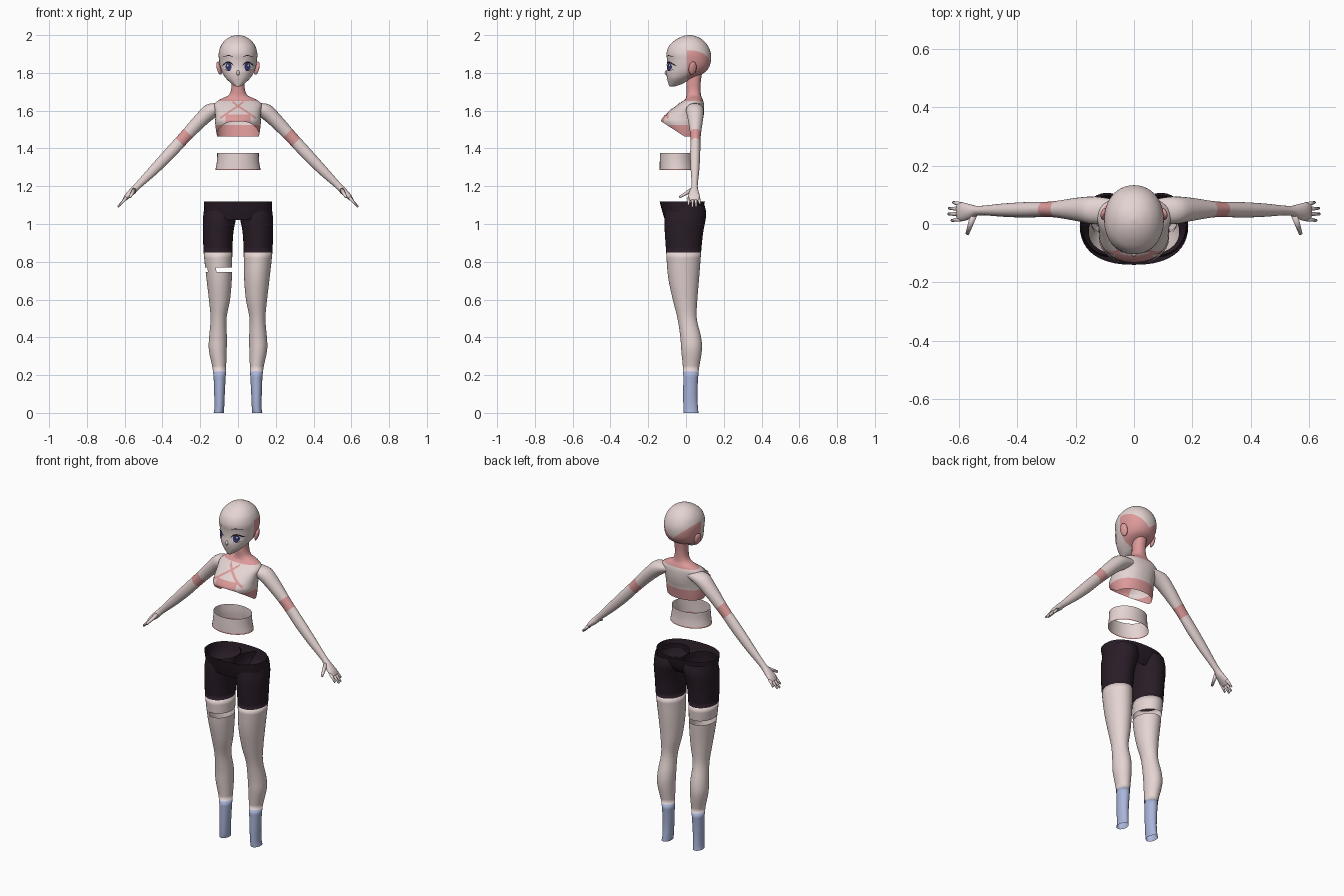
import bpy, bmesh, math
from mathutils import Vector, Matrix
from mathutils.bvhtree import BVHTree

if "Cube" in bpy.data.objects:
    bpy.data.objects.remove(bpy.data.objects["Cube"])

COLOURS = {
    "skin": (0.78, 0.66, 0.645), "pink": (0.72, 0.32, 0.32),
    "shorts_dark": (0.022, 0.012, 0.02), "sock_blue": (0.40, 0.46, 0.70),
    "eye_white": (0.85, 0.83, 0.86), "iris_blue": (0.04, 0.04, 0.16),
    "lash_black": (0.012, 0.008, 0.012),
}
MATS = {}
for label, rgb in COLOURS.items():
    m = bpy.data.materials.new(label)
    m.use_nodes = True
    m.diffuse_color = (*rgb, 1)
    m.node_tree.nodes["Principled BSDF"].inputs["Base Color"].default_value = (*rgb, 1)
    MATS[label] = m
X, Z = Vector((1, 0, 0)), Vector((0, 0, 1))


def finish(name, bm, rule, mirror=False):
    """Turn a bmesh into an object; rule is a colour or a function of face centre."""
    bmesh.ops.recalc_face_normals(bm, faces=bm.faces)
    mesh = bpy.data.meshes.new(name)
    used = []
    for f in bm.faces:
        f.smooth = True
        label = rule if isinstance(rule, str) else rule(f.calc_center_median())
        if label not in used:
            used.append(label)
        f.material_index = used.index(label)
    bm.to_mesh(mesh)
    bm.free()
    for label in used:
        mesh.materials.append(MATS[label])
    obj = bpy.data.objects.new(name, mesh)
    bpy.context.collection.objects.link(obj)
    if mirror:
        obj.modifiers.new("mirror", "MIRROR")
    return obj


def spline(keys, steps):
    """Smoothly interpolate a list of number tuples."""
    out = []
    for i in range(len(keys) - 1):
        a, b, c, d = (keys[min(max(i + k, 0), len(keys) - 1)] for k in (-1, 0, 1, 2))
        for s in range(steps):
            t = s / steps
            out.append([q + 0.5 * t * (r - p + t * (2*p - 5*q + 4*r - w + t * (3*(q - r) + w - p)))
                        for p, q, r, w in zip(a, b, c, d)])
    return out + [list(keys[-1])]


def loft(keys, axis=X, sides=32, steps=4, power=2.0, caps=()):
    """Skin ovals given as (x, z, half width, y front, y back)."""
    bm = bmesh.new()
    rings = []
    for x, z, h, y0, y1 in spline(keys, steps):
        ring = []
        for k in range(sides):
            a = 2 * math.pi * k / sides
            c, s = (math.copysign(abs(v) ** (2 / power), v) for v in (math.cos(a), math.sin(a)))
            p = Vector((x, (y0 + y1) / 2 + s * (y1 - y0) / 2, z)) + axis * h * c
            ring.append(bm.verts.new(p))
        rings.append(ring)
    for lo, hi in zip(rings, rings[1:]):
        for k in range(sides):
            n = (k + 1) % sides
            bm.faces.new((lo[k], lo[n], hi[n], hi[k]))
    for end in caps:
        bm.faces.new(rings[end])
    return bm


def cut(bm, point, normal, remove=False):
    bmesh.ops.bisect_plane(bm, geom=bm.verts[:] + bm.edges[:] + bm.faces[:], plane_co=point,
                           plane_no=normal, clear_inner=remove)


# Head, with the hairline area tinted behind the ears
head = loft([(0, 1.728, .012, -.088, -.06), (0, 1.742, .033, -.093, -.02),
             (0, 1.77, .063, -.1, .03), (0, 1.80, .083, -.104, .095),
             (0, 1.83, .094, -.1, .122), (0, 1.865, .1, -.1, .132),
             (0, 1.905, .102, -.103, .131), (0, 1.945, .09, -.088, .115),
             (0, 1.975, .066, -.055, .088), (0, 1.993, .036, -.02, .055),
             (0, 2.0, .006, .01, .024)], sides=48, steps=5, power=2.1, caps=(0, -1))
cut(head, (0, .005, 0), (0, 1, 0))
for s in (-1, 1):
    cut(head, (0, 0, 1.835), (-s * .85, 0, 1))
face_tree = BVHTree.FromBMesh(head)
finish("head", head, lambda c: "pink" if c.y > .005 and c.z < 1.835 + .85 * abs(c.x) else "skin")

# Nose and ears
bm = bmesh.new()
bmesh.ops.create_uvsphere(bm, u_segments=12, v_segments=8, radius=1, matrix=Matrix.Translation(
    (0, -.1, 1.80)) @ Matrix.Diagonal((.009, .013, .014, 1)))
finish("nose", bm, "skin")
bm = bmesh.new()
bmesh.ops.create_uvsphere(bm, u_segments=16, v_segments=10, radius=1, matrix=Matrix.Translation(
    (.1, .035, 1.825)) @ Matrix.Rotation(.35, 4, "Z") @ Matrix.Rotation(.25, 4, "Y")
    @ Matrix.Diagonal((.011, .022, .036, 1)))
finish("ear", bm, "pink", mirror=True)


# Thin painted plates laid on a surface
def drop(tree, x, z, lift):
    hit = tree.ray_cast(Vector((x, -1, z)), Vector((0, 1, 0)))[0]
    return Vector((x, (hit.y if hit else 0) - lift, z))


def disc(name, tree, x, z, rx, rz, lift, label):
    bm = bmesh.new()
    mid = bm.verts.new(drop(tree, x, z, lift))
    rim = [bm.verts.new(drop(tree, x + rx * math.cos(k * math.pi / 12),
                             z + rz * math.sin(k * math.pi / 12), lift)) for k in range(24)]
    for k in range(24):
        bm.faces.new((mid, rim[k], rim[(k + 1) % 24]))
    finish(name, bm, label, mirror=True)


def ribbon(name, tree, keys, lift, label):
    """Strip through (x, z, half height) points."""
    bm = bmesh.new()
    rows = [[bm.verts.new(drop(tree, x, z + s * w, lift)) for s in (-1, 1)]
            for x, z, w in spline(keys, 6)]
    for a, b in zip(rows, rows[1:]):
        bm.faces.new((a[0], b[0], b[1], a[1]))
    finish(name, bm, label, mirror=True)


disc("eye_white", face_tree, .052, 1.832, .025, .021, .002, "eye_white")
disc("iris", face_tree, .05, 1.833, .016, .021, .004, "iris_blue")
disc("eye_highlight", face_tree, .055, 1.84, .004, .005, .006, "eye_white")
ribbon("upper_lash", face_tree, [(.023, 1.838, .002), (.038, 1.853, .004), (.058, 1.856, .004),
                                 (.074, 1.846, .004), (.084, 1.838, .001)], .006, "lash_black")
ribbon("lower_lash", face_tree, [(.04, 1.812, .001), (.056, 1.811, .0015), (.072, 1.82, .001)],
       .005, "lash_black")
ribbon("eyebrow", face_tree, [(.025, 1.884, .001), (.05, 1.892, .002), (.08, 1.884, .001)],
       .003, "lash_black")
ribbon("mouth", face_tree, [(0, 1.766, .0012), (.012, 1.768, .0006)], .003, "pink")

# Chest, shoulders and neck in one open shell, trimmed on a slope below the bust
chest = loft([(0, 1.42, .1, -.07, .065), (0, 1.48, .114, -.095, .075),
              (0, 1.535, .121, -.13, .085), (0, 1.565, .12, -.122, .092),
              (0, 1.60, .122, -.085, .096), (0, 1.635, .125, -.04, .095),
              (0, 1.66, .095, -.005, .088), (0, 1.68, .052, .002, .08),
              (0, 1.71, .037, .002, .077), (0, 1.75, .035, .002, .078),
              (0, 1.80, .036, .01, .085)], sides=48, power=2.2)
cut(chest, (0, 0, 1.458), (0, .65, 1), remove=True)
cut(chest, (0, 0, 1.462), (0, 0, 1), remove=True)
for z in (1.525, 1.58, 1.652):
    cut(chest, (0, 0, z), Z)
for x in (-.065, .065):
    cut(chest, (x, 0, 0), X)
chest_tree = BVHTree.FromBMesh(chest)


def chest_colour(c):
    bust = c.y < -.05 and abs(c.x) < .065 and c.z < 1.58
    return "pink" if c.z > 1.652 or c.z < 1.525 or bust else "skin"


finish("chest_and_neck", chest, chest_colour)
ribbon("crossed_strap", chest_tree, [(-.03, 1.648, .006), (0, 1.625, .006), (.045, 1.595, .006),
                                     (.095, 1.56, .006)], .004, "pink")

# Arms with an elbow band
along = Vector((.69, 0, -.72)).normalized()
across = Vector((.72, 0, .69)).normalized()
elbow = Vector((.285, 0, 1.457))
arm = loft([(.07, 1.62, .03, .01, .085), (.135, 1.603, .042, .0, .094),
            (.195, 1.552, .038, .01, .09), (.285, 1.457, .032, .024, .077),
            (.37, 1.365, .031, .022, .075), (.45, 1.282, .026, .025, .07),
            (.53, 1.203, .018, .03, .062), (.56, 1.172, .018, .018, .067),
            (.588, 1.145, .014, .01, .074), (.605, 1.125, .008, .014, .073)],
           axis=across, sides=24, caps=(-1,))
for d in (-.033, .033):
    cut(arm, elbow + along * d, along)
finish("arm", arm, lambda c: "pink" if abs((c - elbow).dot(along)) < .033 else "skin", mirror=True)


def finger(name, start, end, r):
    start, end = Vector(start), Vector(end)
    way = end - start
    turn = way.to_track_quat("Z", "Y").to_matrix().to_4x4()
    bm = bmesh.new()
    bmesh.ops.create_cone(bm, cap_ends=True, segments=10, radius1=r, radius2=r * .55,
                          depth=way.length, matrix=Matrix.Translation((start + end) / 2) @ turn)
    finish(name, bm, "skin", mirror=True)


for label, y, y_end, reach in (("index", .018, .012, .625), ("middle", .035, .034, .636),
                               ("ring", .051, .054, .634), ("little", .066, .074, .62)):
    finger(label + "_finger", (.59, y, 1.14), (reach, y_end, 1.71 - reach * .975), .009)
finger("thumb", (.55, .03, 1.18), (.572, -.034, 1.142), .012)

# Waist band with a thin tinted rim
waist = loft([(0, 1.285, .12, -.14, .045), (0, 1.33, .112, -.139, .04), (0, 1.375, .11, -.137, .04)])
cut(waist, (0, 0, 1.292), Z)
finish("waist", waist, lambda c: "pink" if c.z < 1.292 else "skin")

# Hip part of the shorts
finish("shorts_hip", loft([(0, 1.022, .155, -.112, .06), (0, 1.06, .176, -.124, .085),
                           (0, 1.12, .181, -.14, .1)], sides=40, power=2.3), "shorts_dark")

# Legs: shorts, bare skin, sock
LEG = [(.102, 0, .027, -.012, .066), (.099, .03, .026, -.014, .063), (.098, .1, .028, -.015, .06),
       (.098, .22, .034, -.015, .067), (.107, .33, .047, -.025, .084), (.106, .4, .047, -.03, .08),
       (.103, .5, .042, -.045, .057), (.098, .6, .056, -.07, .06), (.1, .72, .068, -.095, .07),
       (.106, .85, .076, -.105, .08), (.105, .95, .08, -.112, .09), (.099, 1.02, .087, -.115, .103),
       (.092, 1.06, .09, -.112, .107), (.09, 1.1, .088, -.105, .098)]


def leg_colour(c):
    return "shorts_dark" if c.z > .85 else "sock_blue" if c.z < .22 else "skin"


for side, s in (("left", 1), ("right", -1)):
    leg = loft([(s * k[0], *k[1:]) for k in LEG])
    for z in (.22, .745, .77, .85):
        cut(leg, (0, 0, z), Z)
    if side == "right":
        # Open slot around the thigh, bridged at the outer front
        slot = []
        for f in leg.faces:
            c = f.calc_center_median()
            bridge = -.16 < c.x < -.12 and c.y < 0
            if .745 < c.z < .77 and not bridge:
                slot.append(f)
        bmesh.ops.delete(leg, geom=slot, context="FACES")
    finish(side + "_leg", leg, leg_colour)
